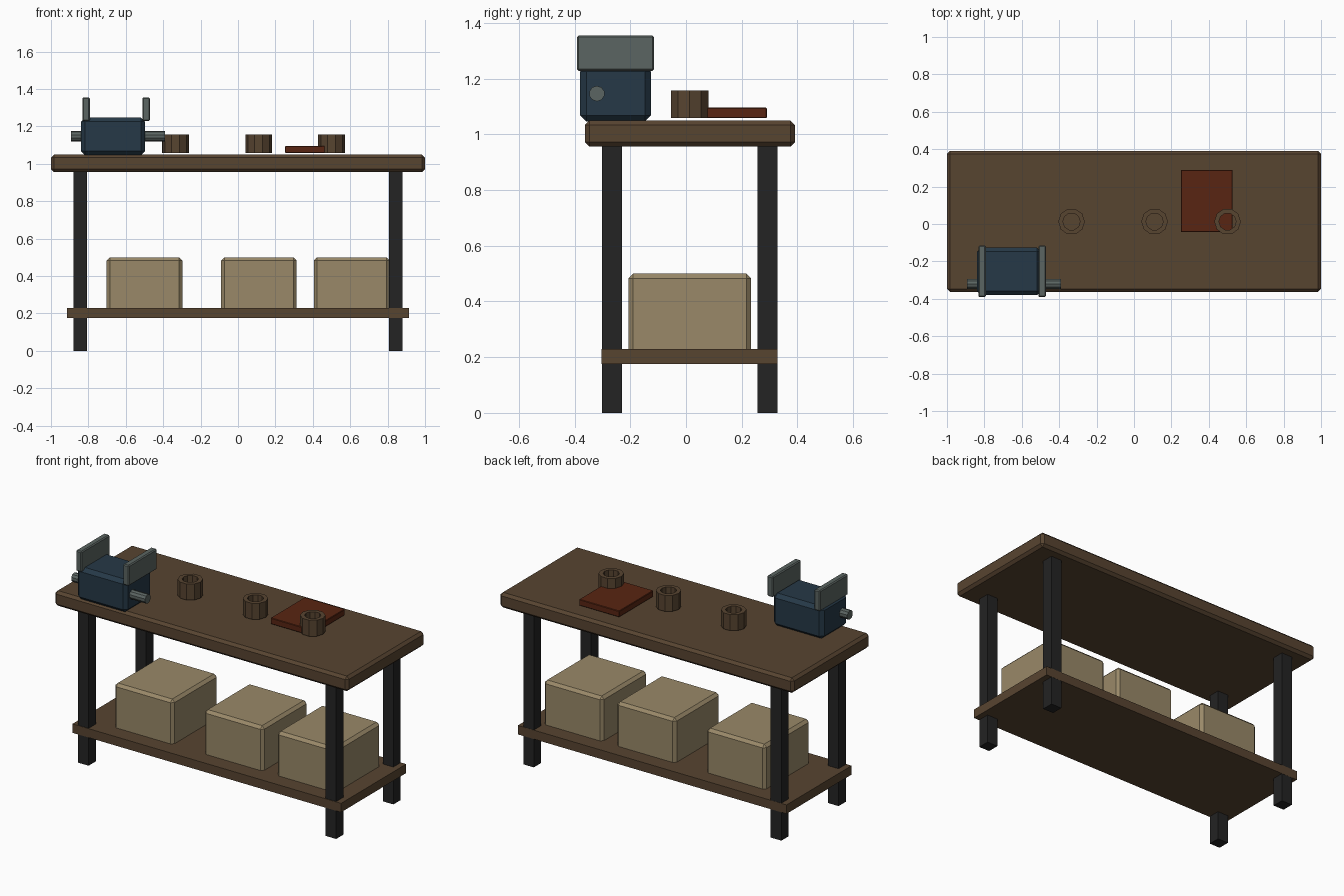
import bpy, bmesh, math
from mathutils import Matrix

if "Cube" in bpy.data.objects:
    bpy.data.objects.remove(bpy.data.objects["Cube"])


def material(name, rgb):
    m = bpy.data.materials.new(name)
    m.diffuse_color = (*rgb, 1)
    m.use_nodes = True
    m.node_tree.nodes["Principled BSDF"].inputs["Base Color"].default_value = m.diffuse_color
    return m


WOOD = material("brown wood", (0.097, 0.058, 0.030))
BLACK = material("black metal", (0.017, 0.017, 0.017))
TAN = material("tan crate", (0.32, 0.25, 0.14))
BLUE = material("dark blue paint", (0.019, 0.040, 0.063))
GREY = material("grey steel", (0.105, 0.130, 0.122))
RED = material("dark red cover", (0.098, 0.018, 0.006))


def finish(name, bm, mat):
    bmesh.ops.recalc_face_normals(bm, faces=bm.faces)
    me = bpy.data.meshes.new(name)
    bm.to_mesh(me)
    bm.free()
    me.materials.append(mat)
    ob = bpy.data.objects.new(name, me)
    bpy.context.collection.objects.link(ob)
    return ob


def box(name, lo, hi, mat, bevel=0.0):
    """Box between two corners, with flat chamfered edges if asked."""
    bm = bmesh.new()
    size = [b - a for a, b in zip(lo, hi)]
    mid = [(a + b) / 2 for a, b in zip(lo, hi)]
    bmesh.ops.create_cube(bm, size=1, matrix=Matrix.Translation(mid) @ Matrix.Diagonal((*size, 1)))
    if bevel:
        bmesh.ops.bevel(bm, geom=bm.edges[:], offset=bevel, segments=1, affect='EDGES')
    return finish(name, bm, mat)


def ring(name, x, y, z0, z1, r_out, r_in, mat, n=10):
    """Faceted tube, open all the way through."""
    bm = bmesh.new()
    profile = [(r_out, z0), (r_out, z1), (r_in, z1), (r_in, z0)]
    loops = []
    for r, z in profile:
        loops.append([bm.verts.new((x + r * math.cos(math.tau * i / n),
                                    y + r * math.sin(math.tau * i / n), z)) for i in range(n)])
    for k in range(4):
        a, b = loops[k], loops[(k + 1) % 4]
        for i in range(n):
            j = (i + 1) % n
            bm.faces.new((a[i], a[j], b[j], b[i]))
    return finish(name, bm, mat)


# Bench frame
box("bench_top", (-1, -0.363, 0.956), (1, 0.391, 1.049), WOOD, 0.016)
box("lower_shelf", (-0.915, -0.304, 0.175), (0.915, 0.329, 0.23), WOOD)
for sx, side in ((-1, "left"), (1, "right")):
    for y, end in ((-0.265, "front"), (0.292, "back")):
        x = sx * 0.843
        box(f"{end}_{side}_leg", (x - 0.036, y - 0.036, 0), (x + 0.036, y + 0.036, 0.965), BLACK)

# Storage crates on the shelf
for i, x in enumerate((-0.5, 0.112, 0.608)):
    box(f"crate_{i + 1}", (x - 0.202, -0.207, 0.212), (x + 0.202, 0.234, 0.5), TAN, 0.017)

# Bench vise
box("vise_body", (-0.84, -0.38, 1.046), (-0.497, -0.126, 1.247), BLUE, 0.022)
for x, side in ((-0.812, "left"), (-0.491, "right")):
    box(f"vise_{side}_jaw", (x - 0.02, -0.391, 1.228), (x + 0.02, -0.115, 1.355), GREY, 0.006)
bm = bmesh.new()
turn = Matrix.Rotation(math.pi / 2, 4, 'Y')
spin = Matrix.Rotation(math.pi / 2, 4, 'Z')
bmesh.ops.create_cone(bm, cap_ends=True, segments=10, radius1=0.028, radius2=0.028, depth=0.503,
                      matrix=Matrix.Translation((-0.6415, -0.32, 1.146)) @ turn @ spin)
finish("vise_screw", bm, GREY)

# Loose items on the bench top
box("flat_book", (0.252, -0.044, 1.058), (0.526, 0.29, 1.096), RED, 0.003)
for i, x in enumerate((-0.334, 0.11, 0.5)):
    ring(f"wooden_ring_{i + 1}", x, 0.013, 1.058, 1.157, 0.071, 0.046, WOOD)
